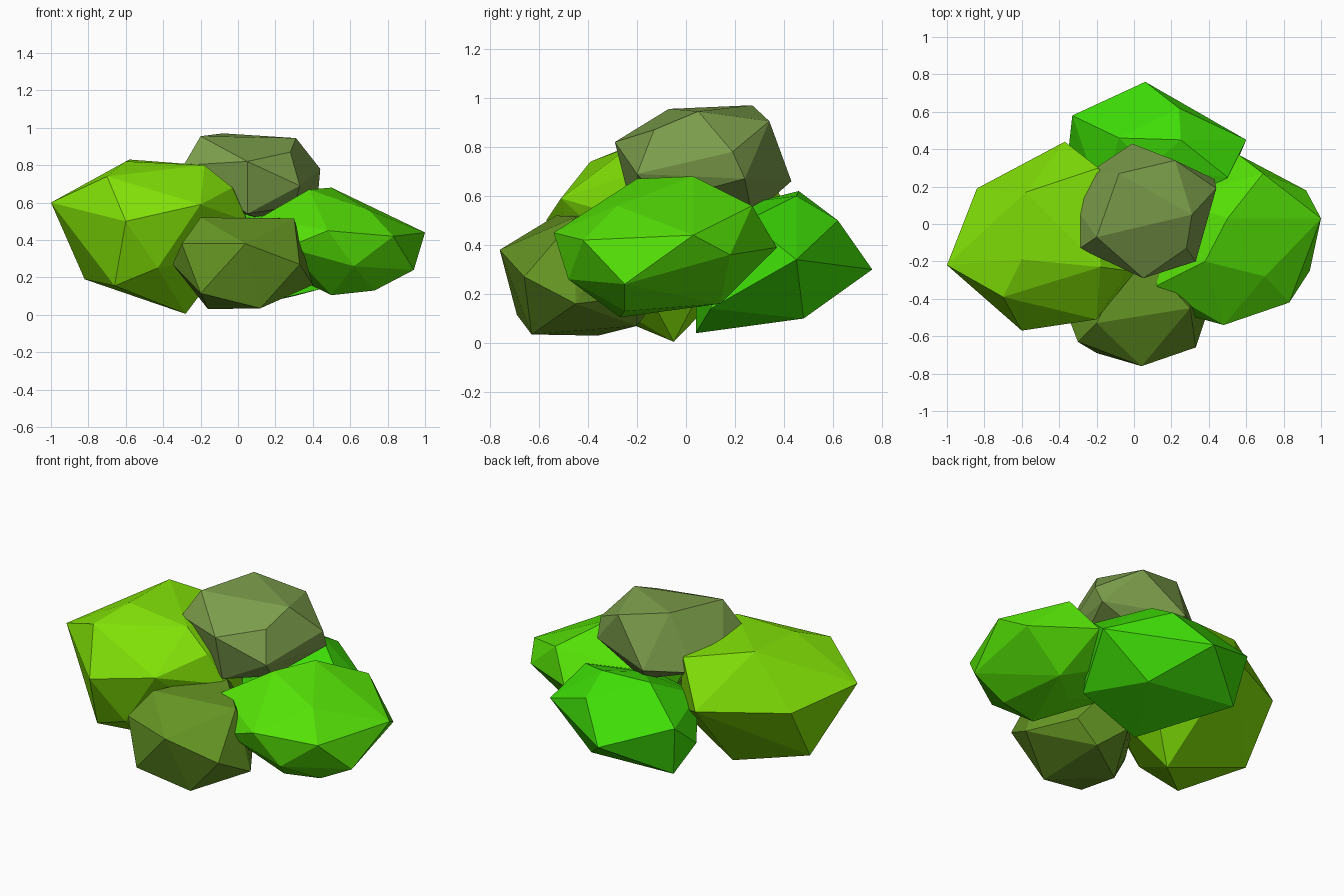
import bpy, bmesh
from mathutils import Vector


def clump(name, color, centre, radii, corners):
    """Faceted leaf clump: a small icosphere core pulled out to its main corners."""
    bm = bmesh.new()
    bmesh.ops.create_icosphere(bm, subdivisions=1, radius=1)
    for v in bm.verts:
        v.co = Vector(centre) + v.co * Vector(radii)
    for c in corners:
        bm.verts.new(c)
    hull = bmesh.ops.convex_hull(bm, input=bm.verts[:])
    junk = {g for g in hull["geom_interior"] + hull["geom_unused"]
            if isinstance(g, bmesh.types.BMVert)}
    bmesh.ops.delete(bm, geom=list(junk), context='VERTS')
    # merge nearly coplanar triangles into flat facets
    bmesh.ops.dissolve_limit(bm, angle_limit=0.09, verts=bm.verts[:], edges=bm.edges[:])
    bmesh.ops.recalc_face_normals(bm, faces=bm.faces[:])
    me = bpy.data.meshes.new(name)
    bm.to_mesh(me)
    bm.free()
    mat = bpy.data.materials.new(name + "_green")
    mat.diffuse_color = (*color, 1)
    me.materials.append(mat)
    bpy.context.collection.objects.link(bpy.data.objects.new(name, me))


# Crown of the bush
clump("top_clump", (.20, .34, .07), (.06, .08, .73), (.29, .27, .2), [
    (-.08, .27, .97), (-.2, -.07, .955), (.31, .05, .945), (.05, -.29, .82),
    (.28, -.13, .87), (.22, .34, .905), (.44, .19, .78), (-.01, .43, .66),
    (-.29, -.13, .8), (.33, -.2, .69), (-.32, .1, .72), (.1, .27, .52),
    (.43, .24, .67), (.05, -.22, .54), (.3, -.1, .58), (-.25, .27, .65)])

# Large left clump
clump("left_clump", (.22, .75, .002), (-.33, -.05, .45), (.4, .32, .28), [
    (-1, -.22, .6), (-.6, -.57, .5), (-.7, -.39, .74), (-.6, -.19, .82),
    (-.58, .17, .83), (-.18, -.23, .8), (-.2, -.51, .59), (-.84, .19, .53),
    (-.37, .44, .51), (-.82, -.02, .19), (-.66, -.41, .155), (-.28, -.05, .005),
    (-.43, -.47, .25), (-.19, .3, .74), (-.03, -.25, .68), (.05, -.2, .5)])

# Right clump
clump("right_clump", (.09, .75, .002), (.45, -.03, .38), (.35, .3, .22), [
    (1, .03, .44), (.83, -.42, .42), (.7, -.28, .56), (.48, -.54, .45),
    (.62, -.48, .26), (.94, -.25, .24), (.56, .37, .39), (.69, .27, .56),
    (.92, .18, .36), (.38, -.2, .67), (.5, .03, .68), (.73, -.25, .13),
    (.5, -.27, .105), (.12, -.33, .52), (.26, -.48, .36), (.65, .14, .16)])

# Front clump
clump("front_clump", (.13, .30, .017), (.03, -.34, .28), (.29, .27, .2), [
    (.04, -.76, .38), (-.2, -.53, .52), (.3, -.45, .515), (-.3, -.63, .38),
    (-.2, -.69, .115), (.33, -.66, .27), (.12, -.63, .035), (-.16, -.36, .03),
    (-.35, -.5, .27), (.4, -.45, .16), (.1, -.2, .07), (0, -.12, .52)])

# Back clump
clump("back_clump", (.05, .75, .002), (.08, .3, .36), (.36, .3, .22), [
    (.06, .76, .3), (-.33, .58, .45), (-.08, .46, .62), (.25, .45, .6),
    (.24, .62, .5), (.6, .45, .34), (-.28, .52, .14), (.3, .48, .1),
    (.03, .04, .04), (-.35, .4, .3), (.5, .25, .5), (.45, .1, .14)])
